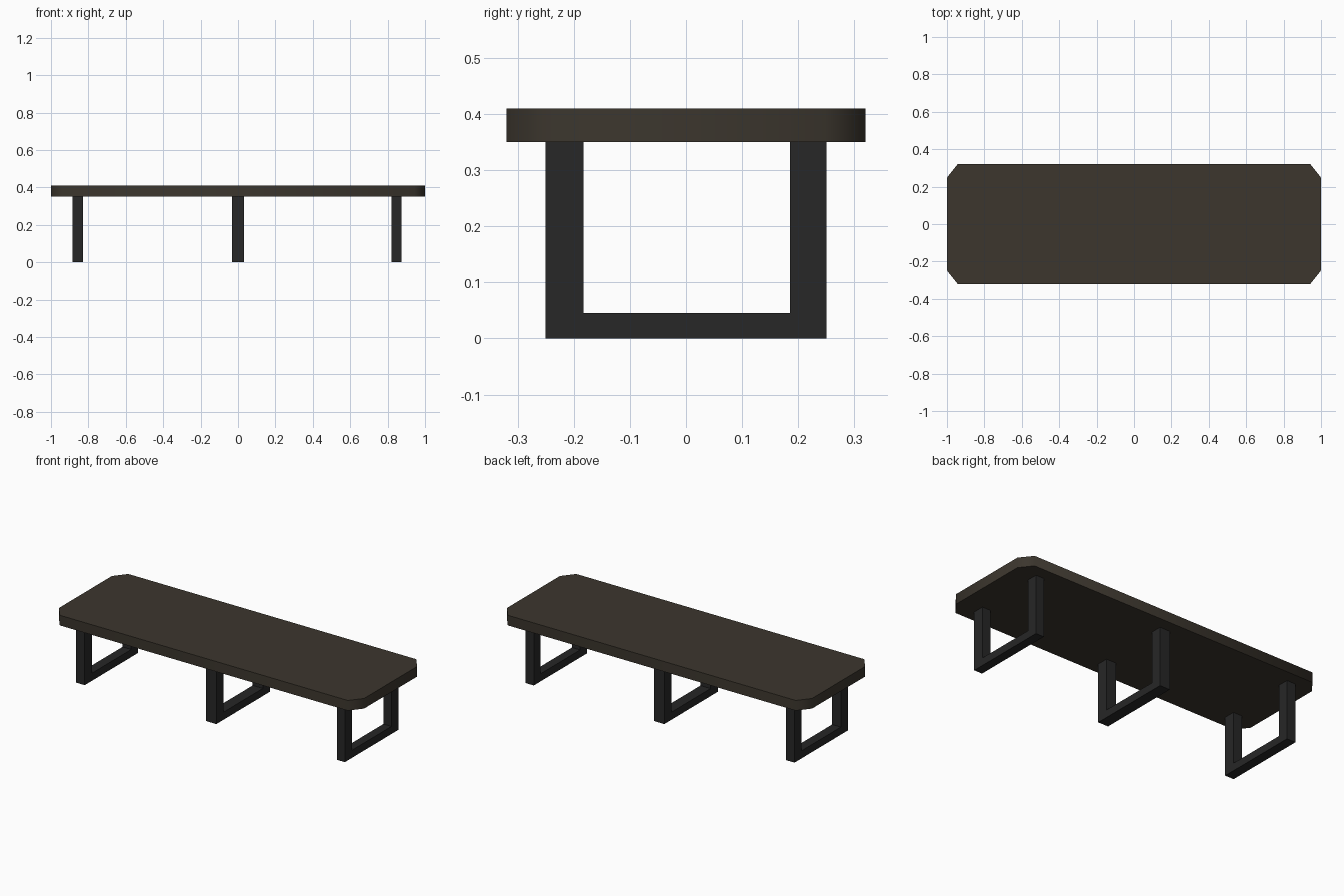
import bpy, bmesh, math

if "Cube" in bpy.data.objects:
    bpy.data.objects.remove(bpy.data.objects["Cube"])


def material(name, rgb):
    m = bpy.data.materials.new(name)
    m.diffuse_color = (*rgb, 1)
    m.use_nodes = True
    m.node_tree.nodes["Principled BSDF"].inputs["Base Color"].default_value = m.diffuse_color
    return m


def extruded(name, profile, offset, place, mat):
    """Extrude a closed 2D profile; place() maps its points into 3D."""
    bm = bmesh.new()
    face = bm.faces.new([bm.verts.new(place(p)) for p in profile])
    out = bmesh.ops.extrude_face_region(bm, geom=[face])
    bmesh.ops.translate(bm, vec=offset,
                        verts=[g for g in out["geom"] if isinstance(g, bmesh.types.BMVert)])
    bmesh.ops.recalc_face_normals(bm, faces=bm.faces)
    mesh = bpy.data.meshes.new(name)
    bm.to_mesh(mesh)
    bm.free()
    mesh.materials.append(mat)
    ob = bpy.data.objects.new(name, mesh)
    bpy.context.collection.objects.link(ob)
    return ob


wood = material("dark_wood", (0.045, 0.037, 0.027))
metal = material("black_metal", (0.02, 0.02, 0.02))

# Table top: slab with clipped corners
X, Y, CX, CY = 1.0, 0.32, 0.057, 0.072
corners = [(X, -Y + CY), (X, Y - CY), (X - CX, Y), (-X + CX, Y),
           (-X, Y - CY), (-X, -Y + CY), (-X + CX, -Y), (X - CX, -Y)]
top = extruded("table_top", corners, (0, 0, 0.06), lambda p: (p[0], p[1], 0.35), wood)
bpy.context.view_layer.objects.active = top
top.select_set(True)
bpy.ops.object.shade_smooth_by_angle(angle=math.radians(60))

# U-shaped leg frames, open at the top against the slab
U = [(-0.25, 0.35), (-0.25, 0), (0.25, 0), (0.25, 0.35),
     (0.185, 0.35), (0.185, 0.045), (-0.183, 0.045), (-0.183, 0.35)]
for name, x0, x1 in (("left_leg_frame", -0.886, -0.829),
                     ("middle_leg_frame", -0.033, 0.033),
                     ("right_leg_frame", 0.822, 0.875)):
    extruded(name, U, (x1 - x0, 0, 0), lambda p: (x0, p[0], p[1]), metal)
